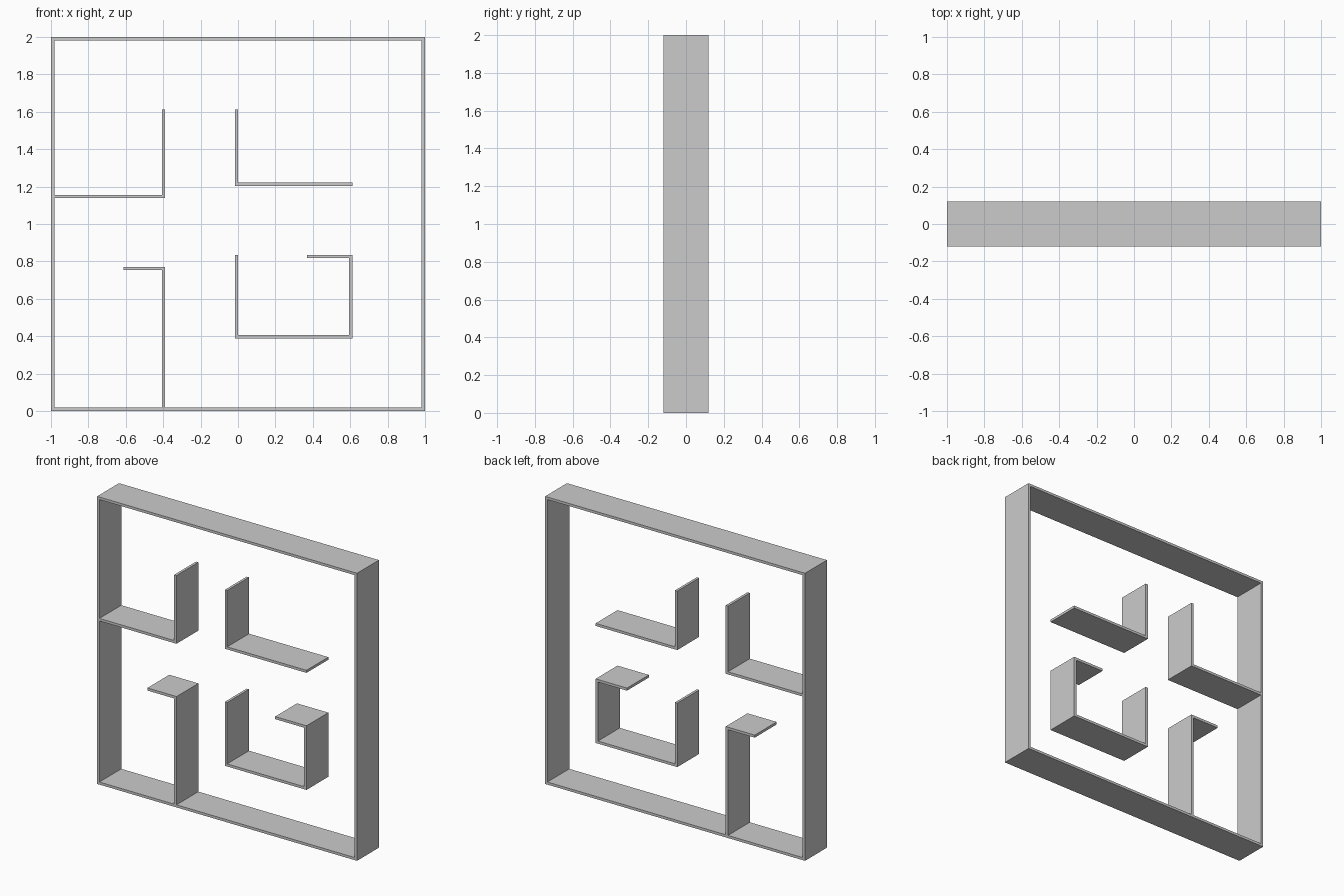
import bpy
import bmesh
from mathutils import Vector

cube = bpy.data.objects.get("Cube")
if cube:
    bpy.data.objects.remove(cube, do_unlink=True)

T = 0.018       # panel thickness
DEPTH = 0.24    # shelf depth
EDGE = 1 - T / 2
INNER = 1 - T

grey = bpy.data.materials.new("plain_grey")
grey.use_nodes = True
colour = (0.6, 0.6, 0.6, 1)
grey.diffuse_color = colour
grey.node_tree.nodes["Principled BSDF"].inputs["Base Color"].default_value = colour


def panel_run(name, path, closed=False):
    """Sweep a mitred board along a centre line in the x-z plane."""
    pts = [Vector(p) for p in path]
    n = len(pts)
    bm = bmesh.new()
    rings = []
    for i, p in enumerate(pts):
        before = pts[i] - pts[i - 1] if closed or i > 0 else None
        after = pts[(i + 1) % n] - p if closed or i < n - 1 else None
        normals = [Vector((-d.y, d.x)).normalized() for d in (before, after) if d]
        offset = sum(normals, Vector((0, 0)))
        offset *= T / 2 / offset.dot(normals[0])
        ring = []
        for side, y in ((-1, -1), (1, -1), (1, 1), (-1, 1)):
            q = p + offset * side
            ring.append(bm.verts.new((q.x, y * DEPTH / 2, q.y)))
        rings.append(ring)
    for i in range(n if closed else n - 1):
        a, b = rings[i], rings[(i + 1) % n]
        for k in range(4):
            m = (k + 1) % 4
            bm.faces.new((a[k], a[m], b[m], b[k]))
    if not closed:
        bm.faces.new(rings[0])
        bm.faces.new(rings[-1])
    bmesh.ops.recalc_face_normals(bm, faces=bm.faces)
    mesh = bpy.data.meshes.new(name)
    bm.to_mesh(mesh)
    bm.free()
    mesh.materials.append(grey)
    obj = bpy.data.objects.new(name, mesh)
    bpy.context.collection.objects.link(obj)


# Square outer frame
panel_run("outer_frame", [(-EDGE, T / 2), (EDGE, T / 2),
                          (EDGE, 2 - T / 2), (-EDGE, 2 - T / 2)], closed=True)

# Inner shelves: two joined to the frame, two free-standing
panel_run("upper_right_shelf", [(-INNER, 1.147), (-0.398, 1.147), (-0.398, 1.613)])
panel_run("upper_left_shelf", [(-0.008, 1.613), (-0.008, 1.212), (0.611, 1.212)])
panel_run("lower_right_shelf", [(-0.398, T), (-0.398, 0.762), (-0.613, 0.762)])
panel_run("lower_left_shelf", [(-0.008, 0.834), (-0.008, 0.398), (0.602, 0.398),
                               (0.602, 0.826), (0.37, 0.826)])
